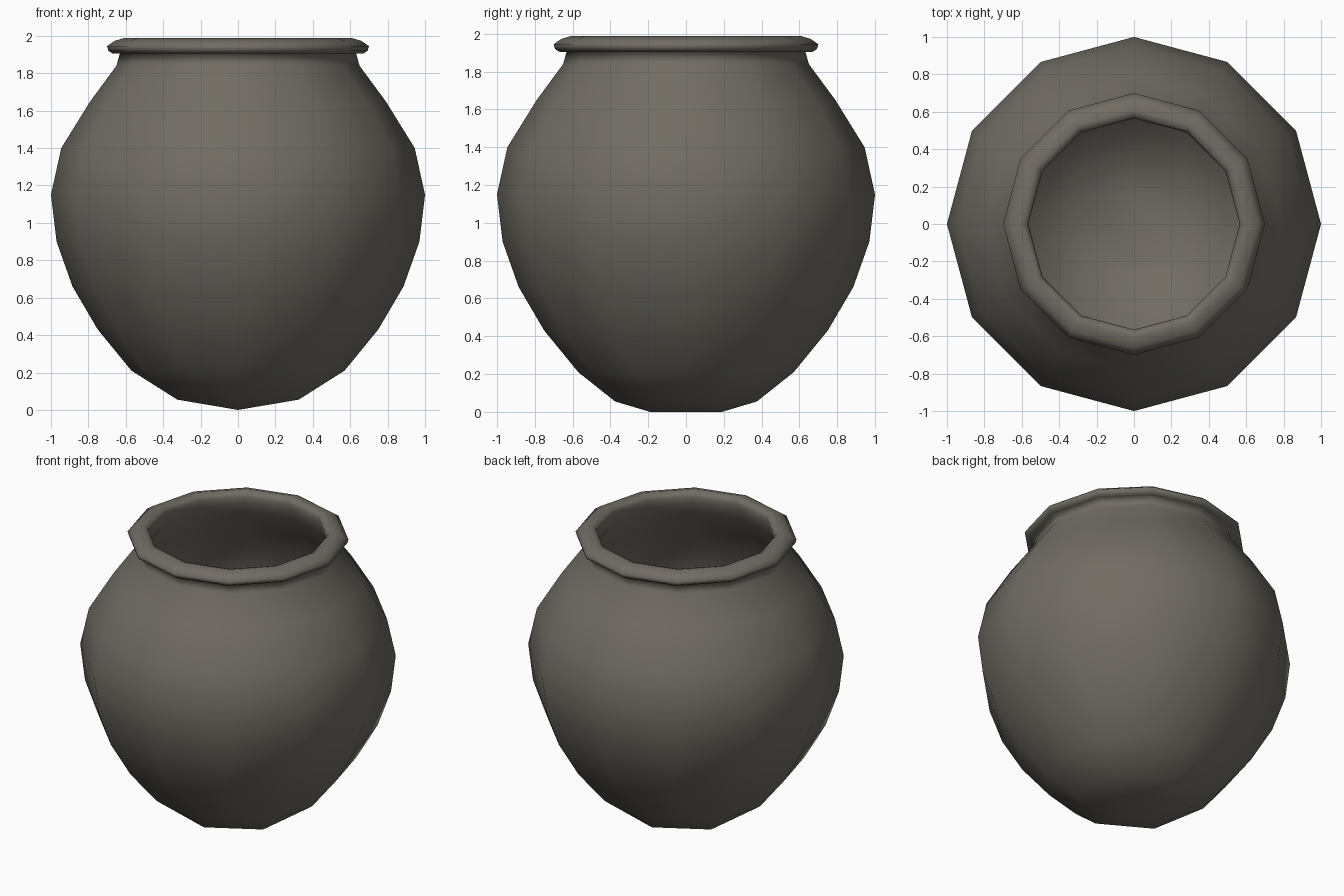
import bpy, bmesh, math

if "Cube" in bpy.data.objects:
    bpy.data.objects.remove(bpy.data.objects["Cube"])

SIDES = 12

# Half profiles as (radius, height)
BODY = [(0.57, 0.21), (0.75, 0.43), (0.885, 0.66), (0.97, 0.90), (1.0, 1.15),
        (0.945, 1.40), (0.79, 1.65), (0.65, 1.84), (0.632, 1.905)]
LIP = [(0.67, 1.905), (0.693, 1.92), (0.70, 1.945), (0.66, 1.973),
       (0.61, 1.988), (0.578, 1.98), (0.565, 1.95)]
WALL = 0.06

bm = bmesh.new()


def ring(r, z, n=SIDES, start=0.0):
    return [bm.verts.new((r * math.cos(start + 2 * math.pi * i / n),
                          r * math.sin(start + 2 * math.pi * i / n), z)) for i in range(n)]


def close_bottom(loop, r, z_hex, ridge, z):
    """Rounded base: twelve sides reduce to six, closed by a short ridge."""
    h = ring(r, z_hex, 6, math.radians(30))
    a = bm.verts.new((0, ridge, z))
    b = bm.verts.new((0, -ridge, z))
    for k in range(6):
        p, q = h[k], h[(k + 1) % 6]
        r1, r2, r3 = (loop[(2 * k + j) % SIDES] for j in (1, 2, 3))
        for f in ((p, r1, r2), (p, r2, q), (q, r2, r3)):
            bm.faces.new(f)
    for f in ((h[0], h[1], a), (h[1], h[2], a), (h[2], h[3], b, a),
              (h[3], h[4], b), (h[4], h[5], b), (h[5], h[0], a, b)):
        bm.faces.new(f)


# Outer wall, rolled lip, then inner wall back down
inner = [(r - WALL, z) for r, z in reversed(BODY[1:])]
inner.append((BODY[0][0] - WALL, BODY[0][1] + 0.03))
rings = [ring(r, z) for r, z in BODY + LIP + inner]
for lo, hi in zip(rings, rings[1:]):
    for i in range(SIDES):
        j = (i + 1) % SIDES
        bm.faces.new((lo[i], lo[j], hi[j], hi[i]))

# Outside and inside of the base
close_bottom(rings[0], 0.375, 0.055, 0.19, 0.0)
close_bottom(rings[-1], 0.34, 0.105, 0.17, 0.06)

bmesh.ops.recalc_face_normals(bm, faces=bm.faces[:])
for f in bm.faces:
    f.smooth = True

mesh = bpy.data.meshes.new("clay_pot")
bm.to_mesh(mesh)
bm.free()

# Grey-brown clay
clay = bpy.data.materials.new("grey_brown_clay")
clay.diffuse_color = (0.165, 0.152, 0.128, 1)
clay.use_nodes = True
clay.node_tree.nodes["Principled BSDF"].inputs["Base Color"].default_value = clay.diffuse_color
mesh.materials.append(clay)

pot = bpy.data.objects.new("clay_pot", mesh)
bpy.context.collection.objects.link(pot)
